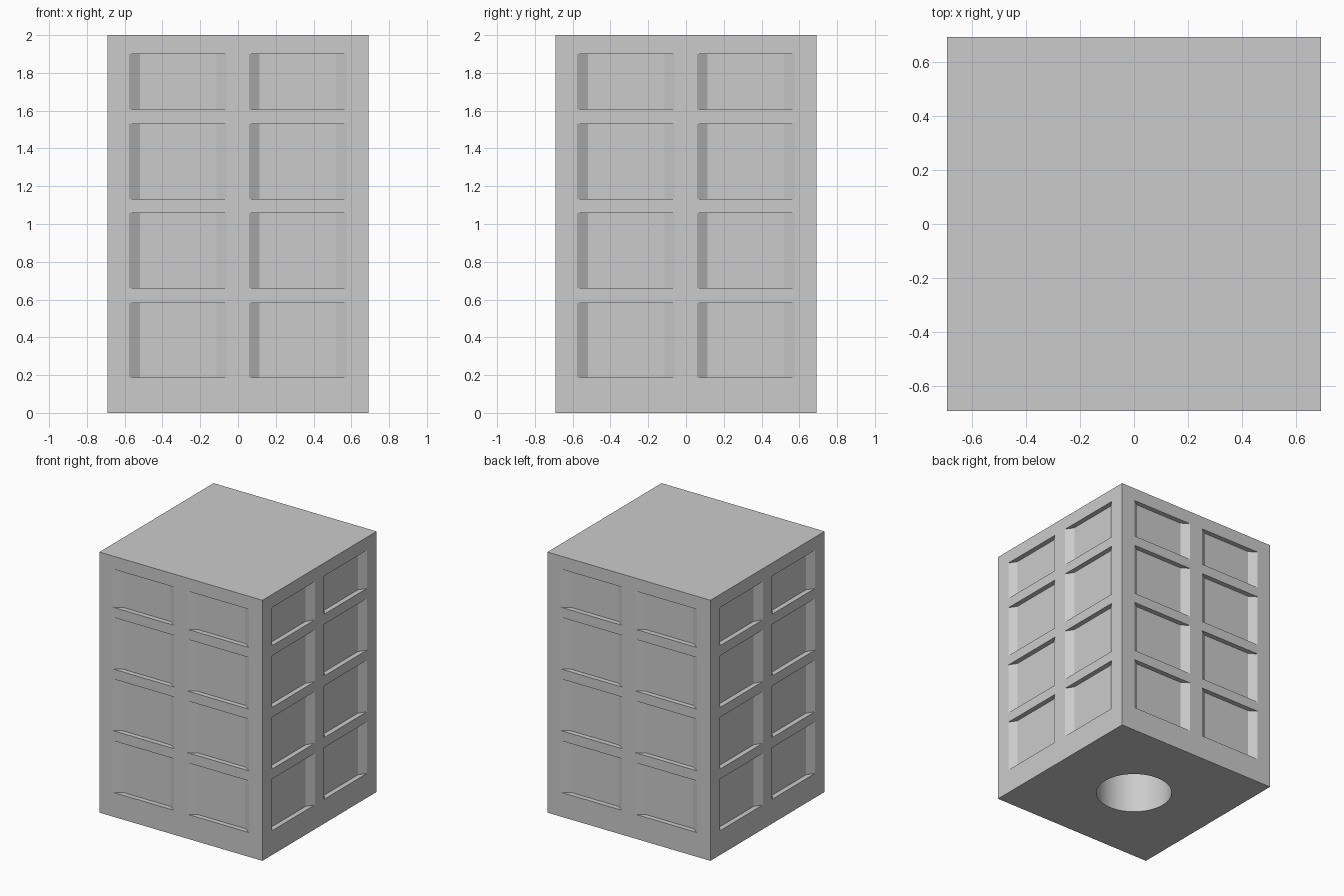
import bpy
import bmesh
from math import pi
from mathutils import Matrix

HALF, HEIGHT = 0.692, 2.0
WINDOW_X = (0.057, 0.577)
ROWS = ((0.187, 0.583), (0.66, 1.057), (1.133, 1.53), (1.607, 1.9))
DEPTH, SPLAY = 0.038, 0.058
OVER = 0.02  # cutter overshoot outside the wall

old = bpy.data.objects.get("Cube")
if old:
    bpy.data.objects.remove(old)

grey = bpy.data.materials.new("light grey")
grey.use_nodes = True
colour = (0.6, 0.6, 0.6, 1)
grey.diffuse_color = colour
grey.node_tree.nodes["Principled BSDF"].inputs["Base Color"].default_value = colour


def make_object(name, bm):
    bmesh.ops.recalc_face_normals(bm, faces=bm.faces)
    mesh = bpy.data.meshes.new(name)
    bm.to_mesh(mesh)
    bm.free()
    mesh.materials.append(grey)
    obj = bpy.data.objects.new(name, mesh)
    bpy.context.collection.objects.link(obj)
    return obj


def add_window(bm, x0, x1, z0, z1, turn):
    """Prism with splayed jambs, flat sill and flat head."""
    flare = SPLAY * OVER / DEPTH
    plan = ((x0 - flare, -HALF - OVER), (x1 + flare, -HALF - OVER),
            (x1 - SPLAY, -HALF + DEPTH), (x0 + SPLAY, -HALF + DEPTH))
    base = bm.faces.new([bm.verts.new(turn @ Matrix.Translation((x, y, z0)).translation)
                         for x, y in plan])
    top = bmesh.ops.extrude_face_region(bm, geom=[base], use_keep_orig=True)["geom"]
    bmesh.ops.translate(bm, vec=(0, 0, z1 - z0),
                        verts=[v for v in top if isinstance(v, bmesh.types.BMVert)])


# Tower block
bm = bmesh.new()
bmesh.ops.create_cube(bm, size=1, matrix=Matrix.Translation((0, 0, HEIGHT / 2))
                      @ Matrix.Diagonal((2 * HALF, 2 * HALF, HEIGHT, 1)))
tower = make_object("tower_block", bm)

# Window recesses on all four walls
bm = bmesh.new()
for side in range(4):
    turn = Matrix.Rotation(side * pi / 2, 4, "Z")
    for z0, z1 in ROWS:
        add_window(bm, *WINDOW_X, z0, z1, turn)
        add_window(bm, -WINDOW_X[1], -WINDOW_X[0], z0, z1, turn)
windows = make_object("window_cutter", bm)

# Round socket in the underside
bm = bmesh.new()
bmesh.ops.create_cone(bm, cap_ends=True, segments=64, radius1=0.27, radius2=0.27,
                      depth=2, matrix=Matrix.Identity(4))
socket = make_object("socket_cutter", bm)

# Cut the recesses, then remove the cutters
bpy.ops.object.select_all(action="DESELECT")
bpy.context.view_layer.objects.active = tower
tower.select_set(True)
for cutter in (windows, socket):
    cutter.hide_render = True
    cut = tower.modifiers.new(cutter.name, "BOOLEAN")
    cut.operation = "DIFFERENCE"
    cut.solver = "EXACT"
    cut.object = cutter
    bpy.ops.object.modifier_apply(modifier=cut.name)
    bpy.data.objects.remove(cutter)
bpy.ops.object.shade_smooth_by_angle(angle=pi / 6)
